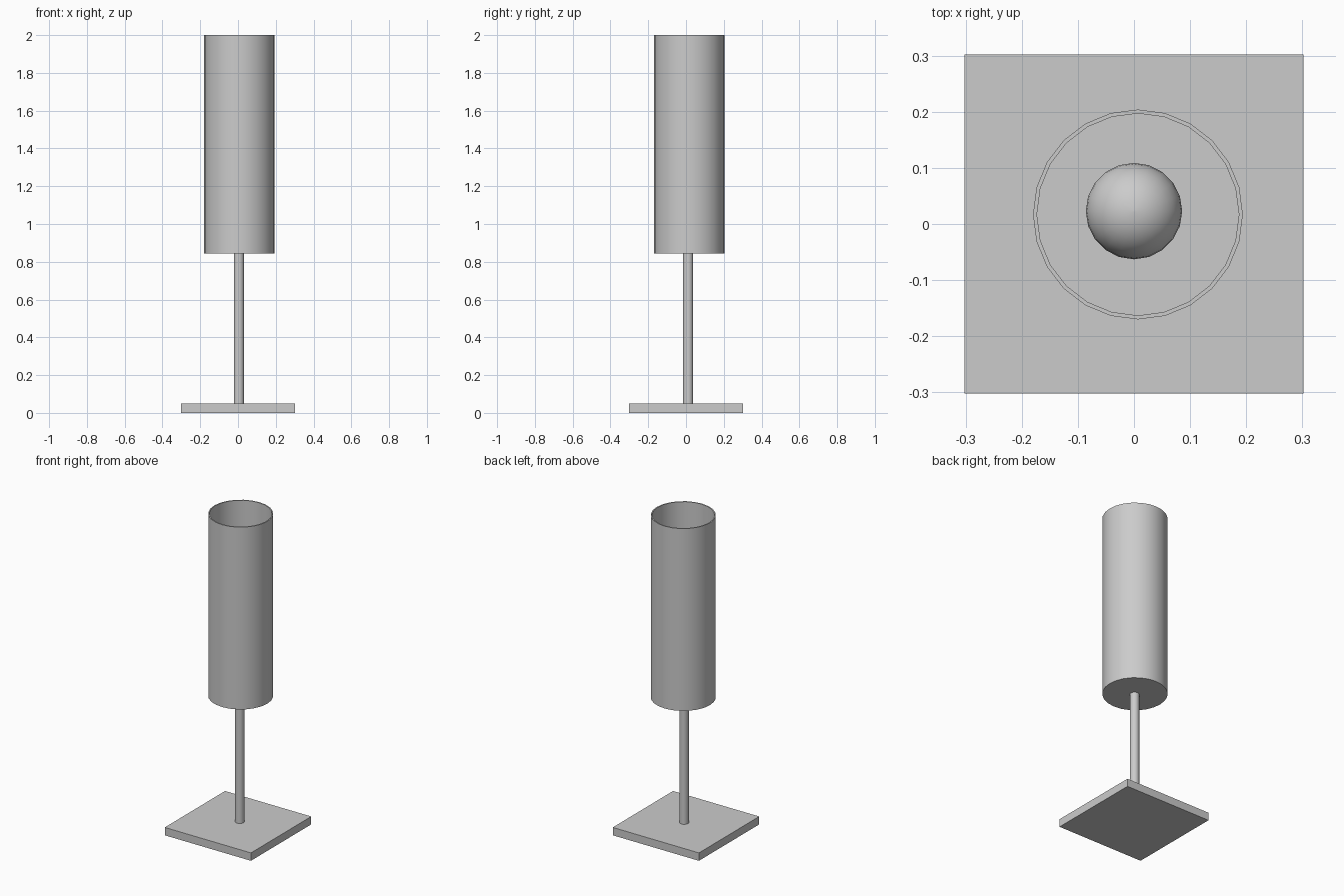
import bpy, bmesh
from math import sin, cos, pi, radians

cube = bpy.data.objects.get("Cube")
if cube:
    bpy.data.objects.remove(cube, do_unlink=True)

GREY = (0.6, 0.6, 0.6, 1.0)
grey = bpy.data.materials.new("plain_grey")
grey.use_nodes = True
grey.diffuse_color = GREY
grey.node_tree.nodes["Principled BSDF"].inputs["Base Color"].default_value = GREY


def finish(name, bm, location, smooth=True):
    bmesh.ops.recalc_face_normals(bm, faces=bm.faces)
    mesh = bpy.data.meshes.new(name)
    bm.to_mesh(mesh)
    bm.free()
    mesh.materials.append(grey)
    obj = bpy.data.objects.new(name, mesh)
    obj.location = location
    bpy.context.collection.objects.link(obj)
    if smooth:
        bpy.ops.object.select_all(action="DESELECT")
        obj.select_set(True)
        bpy.context.view_layer.objects.active = obj
        bpy.ops.object.shade_smooth_by_angle(angle=radians(30))
    return obj


def lathe(name, profile, sides, x, y):
    """Turn (radius, height) points into a solid capped at both ends."""
    bm = bmesh.new()
    turns = [2 * pi * i / sides for i in range(sides)]
    rings = [[bm.verts.new((r * cos(a), r * sin(a), z)) for a in turns]
             for r, z in profile]
    for low, high in zip(rings, rings[1:]):
        for i in range(sides):
            j = (i + 1) % sides
            bm.faces.new((low[i], low[j], high[j], high[i]))
    bm.faces.new(rings[0])
    bm.faces.new(rings[-1])
    return finish(name, bm, (x, y, 0))


# Square foot plate
bm = bmesh.new()
bmesh.ops.create_cube(bm, size=1)
bmesh.ops.scale(bm, vec=(0.604, 0.604, 0.05), verts=bm.verts)
finish("base_plate", bm, (0, 0, 0.025), smooth=False)

# Thin post
lathe("stem", [(0.027, 0.045), (0.027, 0.86)], 24, 0.005, 0.011)

# Open-topped shade with a closed floor
lathe("shade", [(0.187, 0.845), (0.187, 2.0), (0.18, 2.0), (0.18, 0.853)],
      24, 0.007, 0.017)

# Round bulb on a short neck
R, CENTRE = 0.086, 1.07
ball = [(R * cos(t), CENTRE + R * sin(t))
        for t in (radians(-65 + 11 * i) for i in range(15))]
lathe("bulb", [(0.036, 0.85)] + ball, 20, 0, 0.023)
